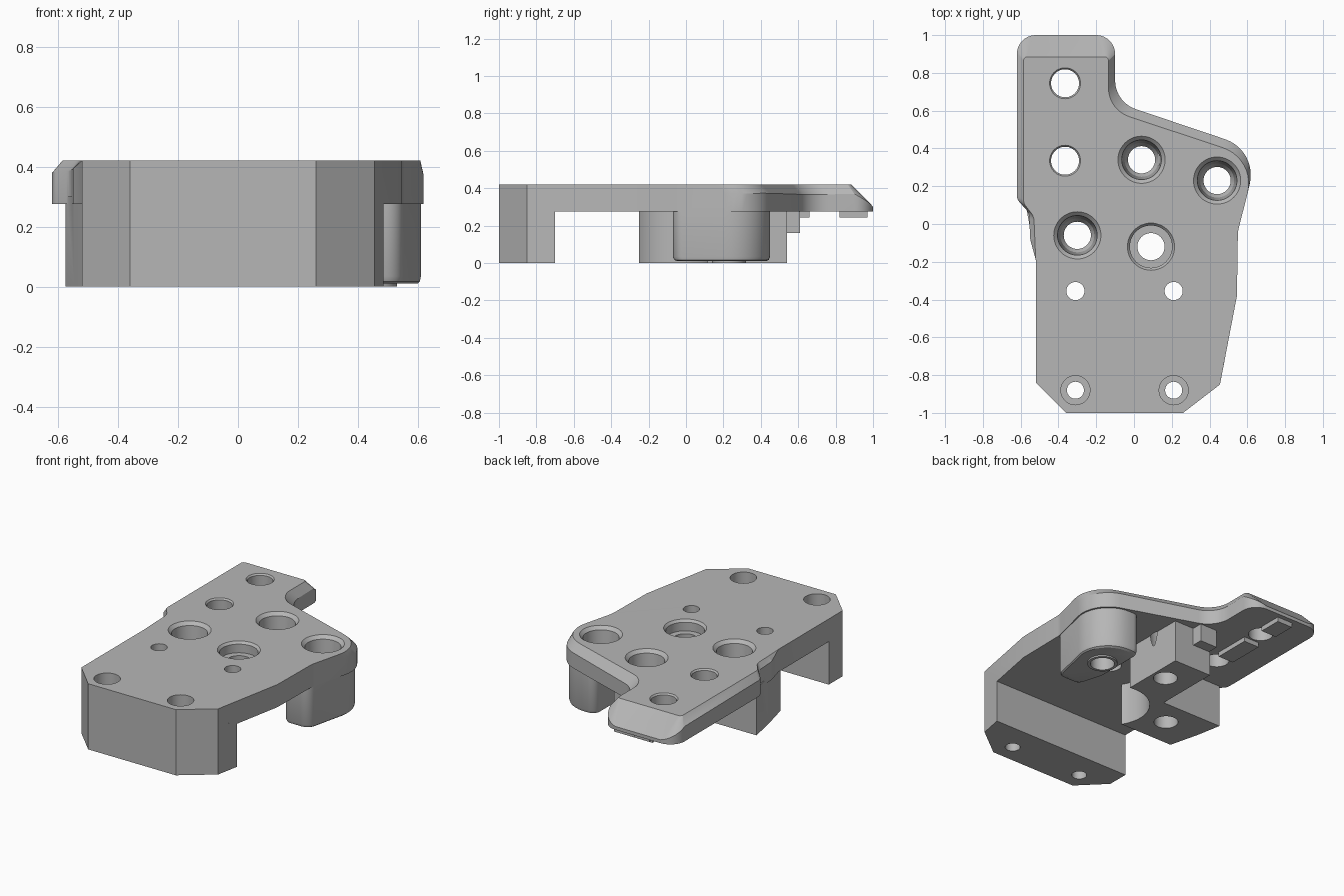
import bpy, bmesh, math
from mathutils import Vector

cube = bpy.data.objects.get("Cube")
if cube:
    bpy.data.objects.remove(cube, do_unlink=True)

grey = bpy.data.materials.new("plain grey")
grey.use_nodes = True
COLOR = (0.47, 0.47, 0.47, 1)
grey.diffuse_color = COLOR
grey.node_tree.nodes["Principled BSDF"].inputs["Base Color"].default_value = COLOR

TOP, UNDER = 0.42, 0.275


def rounded(corners, steps=10):
    """Outline with a fillet of the given radius at each (x, y, radius) corner."""
    out = []
    for i, (x, y, r) in enumerate(corners):
        p = Vector((x, y))
        if r == 0:
            out += [p] * (steps + 1)
            continue
        a = (Vector(corners[i - 1][:2]) - p).normalized()
        b = (Vector(corners[(i + 1) % len(corners)][:2]) - p).normalized()
        half = a.angle(b) / 2
        center = p + (a + b).normalized() * r / math.sin(half)
        start = p + a * r / math.tan(half) - center
        end = p + b * r / math.tan(half) - center
        sweep = math.atan2(start.x * end.y - start.y * end.x, start.dot(end))
        for k in range(steps + 1):
            t = sweep * k / steps
            c, s = math.cos(t), math.sin(t)
            out.append(center + Vector((start.x * c - start.y * s,
                                        start.x * s + start.y * c)))
    return out


def loft(name, rings):
    """Closed solid through rings of equal point count, bottom to top."""
    bm = bmesh.new()
    rows = [[bm.verts.new(p) for p in ring] for ring in rings]
    n = len(rows[0])
    for lo, hi in zip(rows, rows[1:]):
        for i in range(n):
            j = (i + 1) % n
            bm.faces.new((lo[i], lo[j], hi[j], hi[i]))
    bm.faces.new(rows[0][::-1])
    bm.faces.new(rows[-1])
    bmesh.ops.remove_doubles(bm, verts=bm.verts[:], dist=0.0004)
    bmesh.ops.recalc_face_normals(bm, faces=bm.faces[:])
    mesh = bpy.data.meshes.new(name)
    bm.to_mesh(mesh)
    bm.free()
    mesh.materials.append(grey)
    ob = bpy.data.objects.new(name, mesh)
    bpy.context.collection.objects.link(ob)
    return ob


def prism(name, points, z0, z1):
    return loft(name, [[(p[0], p[1], z) for p in points] for z in (z0, z1)])


def turned(name, x, y, profile, n=48):
    """Round solid from (radius, z) pairs, bottom to top."""
    return loft(name, [[(x + r * math.cos(2 * math.pi * i / n),
                         y + r * math.sin(2 * math.pi * i / n), z)
                        for i in range(n)] for r, z in profile])


def combine(body, other, operation):
    mod = body.modifiers.new(operation, 'BOOLEAN')
    mod.operation, mod.solver, mod.object = operation, 'EXACT', other
    mod.use_self = operation == 'UNION'
    bpy.context.view_layer.objects.active = body
    bpy.ops.object.modifier_apply(modifier=mod.name)
    bpy.data.objects.remove(other, do_unlink=True)


# Top plate: full outline, and the smaller top outline left by the chamfer
front = [(-0.36, -1, 0), (0.26, -1, 0), (0.455, -0.85, 0), (0.545, -0.38, 0),
         (0.55, -0.04, 0.15)]
outer = rounded(front + [
    (0.657, 0.39, 0.2), (-0.1, 0.645, 0.16), (-0.1, 1, 0.1), (-0.62, 1, 0.1),
    (-0.62, 0.13, 0.06), (-0.555, 0.06, 0.08), (-0.55, -0.08, 0.1),
    (-0.52, -0.19, 0), (-0.52, -0.84, 0)])
inner = rounded(front + [
    (0.647, 0.345, 0.2), (-0.135, 0.605, 0.16), (-0.135, 0.885, 0.02),
    (-0.585, 0.885, 0.02), (-0.585, 0.11, 0.06), (-0.53, 0.04, 0.08),
    (-0.525, -0.08, 0.1), (-0.52, -0.19, 0), (-0.52, -0.84, 0)])
plate = loft("mounting_plate", [
    [(p.x, p.y, UNDER) for p in outer],
    [(p.x, p.y, max(TOP - (p - q).length, UNDER + 0.02)) for p, q in zip(outer, inner)],
    [(q.x, q.y, TOP) for q in inner]])

# Front foot bar
bar = prism("front_foot", [(-0.36, -1), (0.26, -1), (0.455, -0.85), (0.484, -0.7),
                           (-0.52, -0.7), (-0.52, -0.84)], 0, 0.3)

# Middle block with a round clearance pocket, and its rear step
block = prism("middle_block", [(-0.495, -0.25), (0.13, -0.25), (0.13, 0.54),
                               (-0.14, 0.54), (-0.14, 0.11), (-0.575, 0.11),
                               (-0.545, -0.05)], 0, 0.3)
combine(block, turned("pocket", 0.09, -0.12, [(0.24, -0.1), (0.24, 0.35)]), 'DIFFERENCE')
step = prism("rear_step", [(-0.135, 0.5), (-0.01, 0.5), (-0.01, 0.61), (-0.135, 0.61)],
             0.16, 0.3)

# Side boss with a softened lower edge and a small seat ring
shape = rounded([(0.38, -0.07, 0.04), (0.54, -0.07, 0.06), (0.662, 0.45, 0.2),
                 (0.33, 0.45, 0.05), (0.33, 0.1, 0.1)])
mid = Vector((0.47, 0.2))
boss = loft("side_boss", [[(*(mid + (p - mid) * s), z) for p in shape]
                          for s, z in ((0.91, 0.01), (0.97, 0.017), (1, 0.035), (1, 0.3))])
seat = turned("boss_seat", 0.44, 0.23, [(0.09, 0), (0.09, 0.1)])

for part in (bar, block, step, boss, seat):
    combine(plate, part, 'UNION')

# Raised pads under the rear tab
for y0, y1 in ((0.42, 0.66), (0.82, 0.97)):
    pad = prism("tab_pad", [(-0.42, y0), (-0.31, y0), (-0.31, y1), (-0.42, y1)], 0.245, 0.3)
    combine(plate, pad, 'UNION')

# Bolt holes, each grouped by its bore profile
deep = [(0.072, -0.1), (0.072, 0.16), (0.09, 0.19), (0.105, 0.4), (0.125, TOP), (0.125, 0.5)]
shallow = [(0.072, -0.1), (0.072, 0.35), (0.112, 0.35), (0.112, 0.405), (0.125, TOP), (0.125, 0.5)]
tab = [(0.074, -0.1), (0.074, 0.41), (0.082, TOP), (0.082, 0.5)]
pin = [(0.048, -0.1), (0.048, 0.5)]
foot = [(0.045, -0.1), (0.045, 0.25), (0.077, 0.25), (0.077, 0.5)]
holes = [(deep, [(0.04, 0.34), (0.44, 0.23), (-0.3, -0.06)]),
         (shallow, [(0.09, -0.12)]),
         (tab, [(-0.365, 0.745), (-0.365, 0.335)]),
         (pin, [(-0.31, -0.355), (0.21, -0.355)]),
         (foot, [(-0.31, -0.88), (0.21, -0.88)])]
for profile, places in holes:
    for x, y in places:
        combine(plate, turned("bolt_hole", x, y, profile), 'DIFFERENCE')

bpy.ops.object.select_all(action='DESELECT')
plate.select_set(True)
bpy.context.view_layer.objects.active = plate
bpy.ops.object.shade_smooth_by_angle(angle=math.radians(25))
